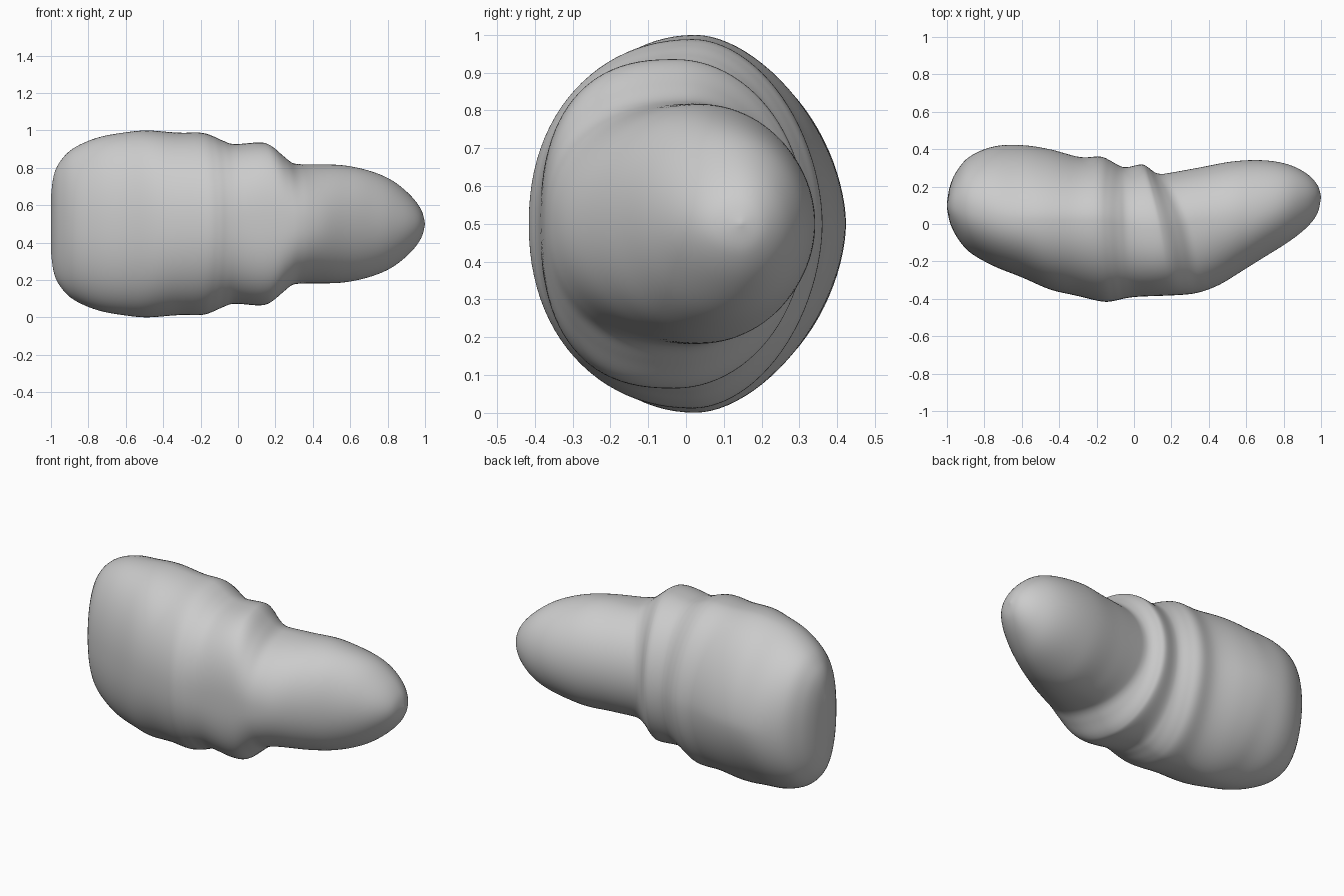
import bpy, bmesh, math

if "Cube" in bpy.data.objects:
    bpy.data.objects.remove(bpy.data.objects["Cube"])

# Key rings: top x, half height, back x, back y, front x, front y
KEYS = [
    (-1, .15, -1, .115, -1, .085),
    (-.985, .26, -.985, .20, -.985, .01),
    (-.95, .335, -.95, .28, -.95, -.065),
    (-.88, .405, -.88, .36, -.88, -.15),
    (-.75, .462, -.75, .415, -.75, -.225),
    (-.60, .49, -.60, .422, -.60, -.285),
    (-.48, .50, -.45, .40, -.45, -.35),
    (-.32, .488, -.29, .358, -.31, -.383),
    (-.20, .488, -.18, .361, -.17, -.415),
    (-.14, .472, -.12, .335, -.10, -.41),
    (-.08, .445, -.07, .308, -.05, -.398),
    (-.02, .427, -.03, .305, .02, -.389),
    (.11, .436, .04, .319, .15, -.384),
    (.16, .423, .075, .303, .22, -.381),
    (.22, .372, .11, .277, .28, -.377),
    (.27, .332, .145, .268, .33, -.37),
    (.32, .32, .20, .275, .39, -.353),
    (.42, .318, .35, .302, .47, -.318),
    (.56, .314, .53, .335, .58, -.25),
    (.70, .285, .69, .341, .70, -.175),
    (.82, .235, .82, .32, .82, -.10),
    (.92, .155, .92, .272, .92, -.022),
    (.98, .075, .98, .21, .98, .055),
    (1, .001, 1, .146, 1, .144),
]
# Along x: y of the crest, then section roundness at back and front
CREST = [(-1, .10), (-.6, .03), (-.2, .02), (.1, -.03), (.4, .02), (.6, .05), (1, .145)]
P_BACK = [(-1, 2.1), (-.6, 1.75), (-.2, 1.85), (.1, 2), (1, 2)]
P_FRONT = [(-1, 2.2), (-.2, 2.15), (.1, 2.5), (.45, 2.05), (1, 2)]
AROUND, STEPS = 96, 6


def lookup(table, x):
    x = min(max(x, table[0][0]), table[-1][0])
    for (a, va), (b, vb) in zip(table, table[1:]):
        if x <= b:
            t = (x - a) / (b - a)
            t = t * t * (3 - 2 * t)
            return va + (vb - va) * t
    return table[-1][1]


def spline(i, t):
    # Smooth blend through the key rings
    k = [KEYS[min(max(j, 0), len(KEYS) - 1)] for j in range(i - 1, i + 3)]
    return [.5 * (2 * b + (c - a) * t + (2 * a - 5 * b + 4 * c - d) * t * t
                  + (3 * b - a - 3 * c + d) * t ** 3) for a, b, c, d in zip(*k)]


def ring_points(row):
    xt, h, xb, yb, xf, yf = row
    yt, pb, pf = lookup(CREST, xt), lookup(P_BACK, xt), lookup(P_FRONT, xt)
    yt = min(max(yt, yf), yb)
    pts = []
    for j in range(AROUND):
        a = 2 * math.pi * j / AROUND
        c, s = math.cos(a), math.sin(a)
        p = pb if c > 0 else pf
        u = math.copysign(abs(c) ** (2 / p), c)
        v = math.copysign(abs(s) ** (2 / p), s)
        x = xt + (xb - xf) / 2 * u + ((xb + xf) / 2 - xt) * u * u
        y = yt + u * ((yb - yt) if c > 0 else (yt - yf))
        pts.append((x, y, .5 + h * v))
    return pts


# Body: sheared rings lofted from the flat end to the rounded lobe
bm = bmesh.new()
rows = [spline(i, s / STEPS) for i in range(len(KEYS) - 1) for s in range(STEPS)]
rows.append(KEYS[-1])
rings = [[bm.verts.new(p) for p in ring_points(r)] for r in rows]
for r0, r1 in zip(rings, rings[1:]):
    for j in range(AROUND):
        k = (j + 1) % AROUND
        bm.faces.new((r0[j], r0[k], r1[k], r1[j]))
bm.faces.new(rings[0])
bm.faces.new(rings[-1])
bmesh.ops.recalc_face_normals(bm, faces=bm.faces[:])
for f in bm.faces:
    f.smooth = True
mesh = bpy.data.meshes.new("body")
bm.to_mesh(mesh)
bm.free()
body = bpy.data.objects.new("body", mesh)
bpy.context.collection.objects.link(body)

# Soften the folds a little
soft = body.modifiers.new("soften", 'SMOOTH')
soft.factor = .5
soft.iterations = 3
